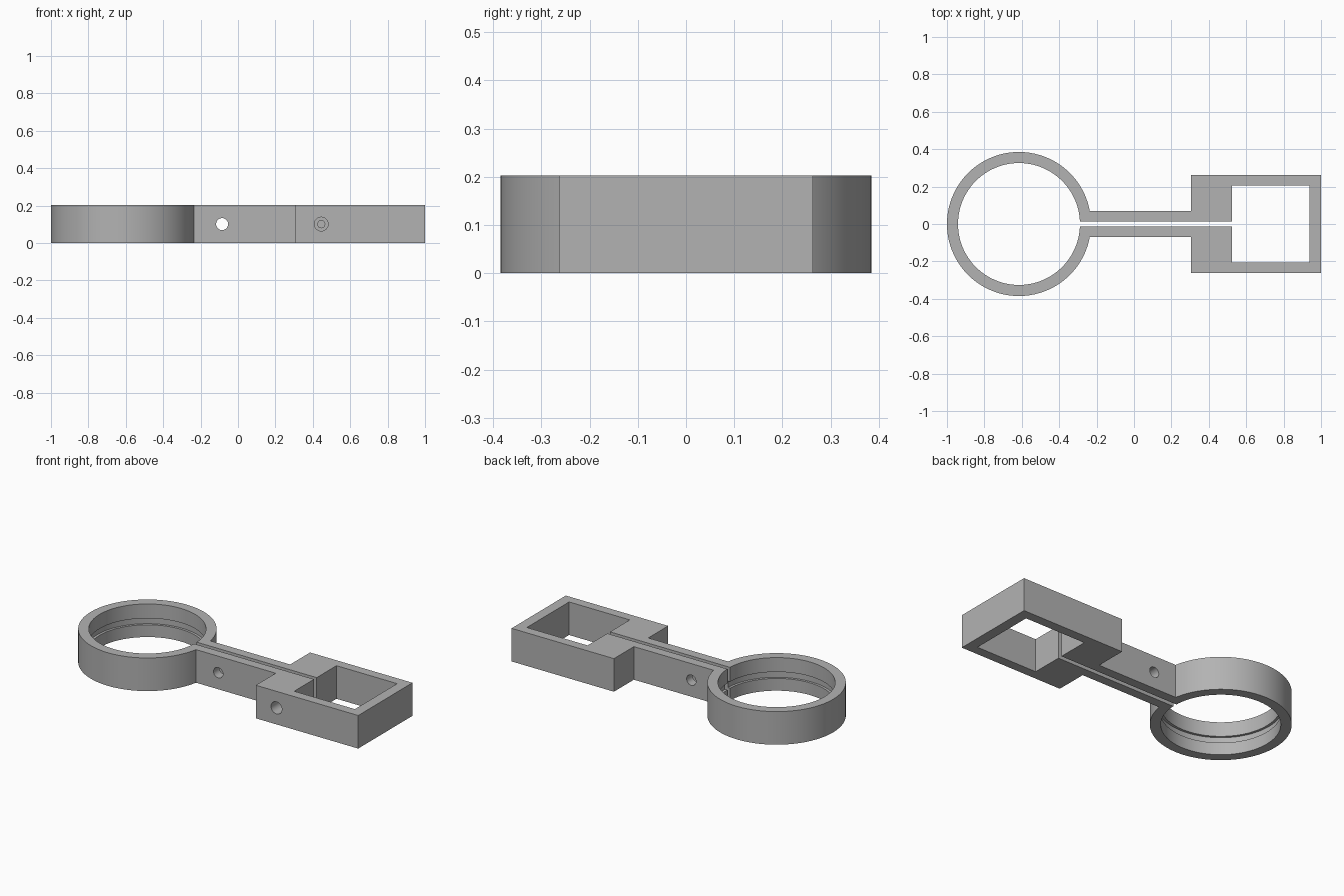
import bpy, bmesh, math
from mathutils import Matrix

if "Cube" in bpy.data.objects:
    bpy.data.objects.remove(bpy.data.objects["Cube"])

H = 0.203            # clamp height
CX = -0.615          # ring centre
R_OUT, R_IN = 0.385, 0.326
SLIT, ARM = 0.013, 0.07

grey = bpy.data.materials.new("grey plastic")
grey.diffuse_color = (0.45, 0.45, 0.45, 1)
grey.use_nodes = True
grey.node_tree.nodes["Principled BSDF"].inputs["Base Color"].default_value = grey.diffuse_color


def arc(radius, y, n=96):
    """Ring arc that leaves an opening of half width y on the +x side."""
    a = math.asin(y / radius)
    step = (2 * math.pi - 2 * a) / n
    return [(CX + radius * math.cos(a + i * step), radius * math.sin(a + i * step))
            for i in range(n + 1)]


def prism(name, points, z0, z1):
    """Extrude a flat outline between two heights."""
    bm = bmesh.new()
    face = bm.faces.new([bm.verts.new((x, y, z0)) for x, y in points])
    top = bmesh.ops.extrude_face_region(bm, geom=[face])["geom"]
    bmesh.ops.translate(bm, vec=(0, 0, z1 - z0),
                        verts=[v for v in top if isinstance(v, bmesh.types.BMVert)])
    bmesh.ops.recalc_face_normals(bm, faces=bm.faces)
    return make(name, bm)


def bore(name, x, r, y0, y1, n=32):
    """Round bore along y at mid height."""
    bm = bmesh.new()
    bmesh.ops.create_cone(bm, cap_ends=True, segments=n, radius1=r, radius2=r, depth=y1 - y0,
                          matrix=Matrix.Translation((x, (y0 + y1) / 2, H / 2))
                          @ Matrix.Rotation(math.pi / 2, 4, 'X'))
    return make(name, bm)


def make(name, bm):
    mesh = bpy.data.meshes.new(name)
    bm.to_mesh(mesh)
    bm.free()
    mesh.materials.append(grey)
    ob = bpy.data.objects.new(name, mesh)
    bpy.context.collection.objects.link(ob)
    return ob


# Outer outline: ring, arm and square block
block = [(0.305, -ARM), (0.305, -0.263), (1.0, -0.263),
         (1.0, 0.263), (0.305, 0.263), (0.305, ARM)]
clamp = prism("clamp_body", arc(R_OUT, ARM) + block, 0, H)

# Inner outline: round opening, slit and square opening
opening = [(0.525, -SLIT), (0.525, -0.205), (0.937, -0.205),
           (0.937, 0.205), (0.525, 0.205), (0.525, SLIT)]
circle = [(CX + 0.341 * math.cos(math.tau * i / 96), 0.341 * math.sin(math.tau * i / 96))
          for i in range(96)]
cutters = [
    prism("opening_cutter", arc(R_IN, SLIT) + opening, -0.1, H + 0.1),
    prism("groove_cutter", circle, 0.075, 0.115),
    bore("arm_bolt_cutter", -0.085, 0.032, -0.2, 0.2),
    bore("block_bolt_cutter", 0.445, 0.037, -0.4, -0.12),
    bore("block_pilot_cutter", 0.445, 0.02, -0.2, 0.0, 8),
]

bpy.context.view_layer.objects.active = clamp
clamp.select_set(True)
for c in cutters:
    c.hide_render = True
    mod = clamp.modifiers.new(c.name, 'BOOLEAN')
    mod.operation, mod.solver, mod.object = 'DIFFERENCE', 'EXACT', c
    bpy.ops.object.modifier_apply(modifier=mod.name)
    bpy.data.objects.remove(c)

bpy.ops.object.shade_smooth_by_angle(angle=math.radians(30))
